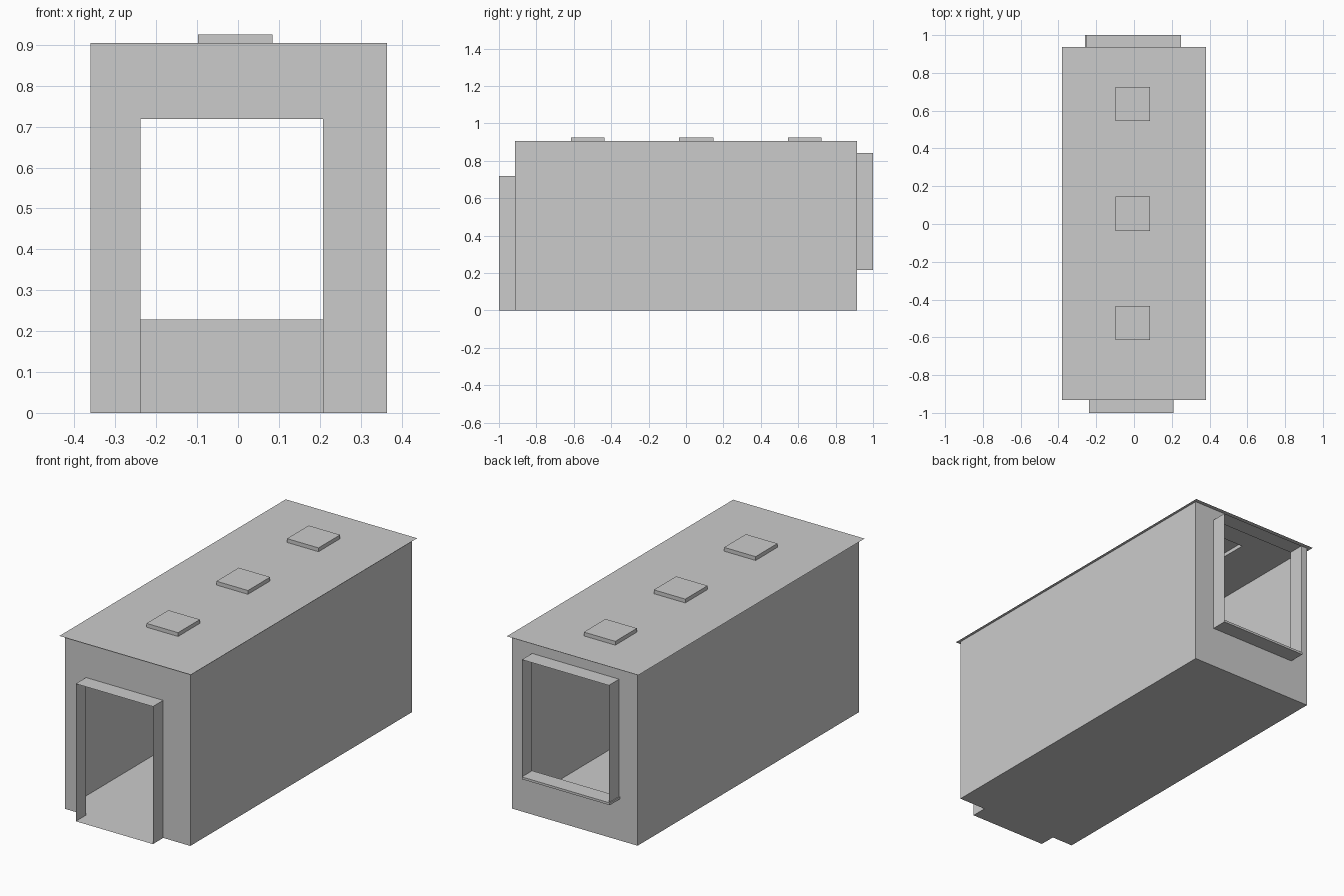
import bpy, bmesh

if "Cube" in bpy.data.objects:
    bpy.data.objects.remove(bpy.data.objects["Cube"])

X0, X1, Y, H = -0.361, 0.365, 0.915, 0.905


def finish(name, bm):
    bmesh.ops.remove_doubles(bm, verts=bm.verts, dist=1e-5)
    bmesh.ops.recalc_face_normals(bm, faces=bm.faces)
    mesh = bpy.data.meshes.new(name)
    bm.to_mesh(mesh)
    bm.free()
    obj = bpy.data.objects.new(name, mesh)
    bpy.context.collection.objects.link(obj)
    return obj


def panel(bm, us, vs, place, holes=()):
    """Flat sheet divided at us/vs; cells listed in holes are returned or left open."""
    for i in range(len(us) - 1):
        for j in range(len(vs) - 1):
            if (i, j) in holes:
                continue
            a, b, c, d = us[i], us[i + 1], vs[j], vs[j + 1]
            bm.faces.new([bm.verts.new(place(u, v)) for u, v in ((a, c), (b, c), (b, d), (a, d))])


def strip(name, profile, y0, y1):
    """Thin sheet made by sweeping an x/z profile along y."""
    bm = bmesh.new()
    for (xa, za), (xb, zb) in zip(profile, profile[1:]):
        bm.faces.new([bm.verts.new(p) for p in
                      ((xa, y0, za), (xb, y0, zb), (xb, y1, zb), (xa, y1, za))])
    return finish(name, bm)


def box(name, lo, hi):
    bm = bmesh.new()
    bmesh.ops.create_cube(bm, size=1)
    for v in bm.verts:
        v.co = [(lo[k] + hi[k]) / 2 + v.co[k] * (hi[k] - lo[k]) for k in range(3)]
    return finish(name, bm)


# Shell: sides, floor, and end walls with openings
DX0, DX1, DZ = -0.238, 0.208, 0.719        # doorway
WX0, WX1, WZ0, WZ1 = -0.254, 0.249, 0.217, 0.842   # rear opening
bm = bmesh.new()
for x in (X0, X1):
    panel(bm, (-Y, Y), (0, H), lambda u, v: (x, u, v))
panel(bm, (X0, X1), (-Y, Y), lambda u, v: (u, v, 0))
panel(bm, (X0, DX0, DX1, X1), (0, DZ, H), lambda u, v: (u, -Y, v), {(1, 0)})
panel(bm, (X0, WX0, WX1, X1), (0, WZ0, WZ1, H), lambda u, v: (u, Y, v), {(1, 1)})
finish("shell", bm)

# Overhanging thin roof with raised hollow hatches
HX0, HX1, HZ = -0.098, 0.084, 0.925
hatches = [(-0.615, -0.435), (-0.038, 0.146), (0.545, 0.724)]
ys = [-0.932] + [y for pair in hatches for y in pair] + [0.937]
bm = bmesh.new()
panel(bm, (-0.38, HX0, HX1, 0.38), ys, lambda u, v: (u, v, H), {(1, 1), (1, 3), (1, 5)})
finish("roof", bm)
for n, (a, b) in enumerate(hatches):
    bm = bmesh.new()
    panel(bm, (HX0, HX1), (a, b), lambda u, v: (u, v, HZ))
    for x in (HX0, HX1):
        panel(bm, (a, b), (H, HZ), lambda u, v: (x, u, v))
    for y in (a, b):
        panel(bm, (HX0, HX1), (H, HZ), lambda u, v: (u, y, v))
    finish(f"roof_hatch_{n + 1}", bm)

# Front door frame, including its threshold
strip("door_frame", [(DX0, 0), (DX0, DZ), (DX1, DZ), (DX1, 0), (DX0, 0)], -1, -Y)

# Rear frame and sill
strip("rear_frame", [(WX0, WZ0), (WX0, WZ1), (WX1, WZ1), (WX1, WZ0)], Y, 1)
box("rear_sill", (-0.259, Y, WZ0), (WX1, 1, 0.229))
